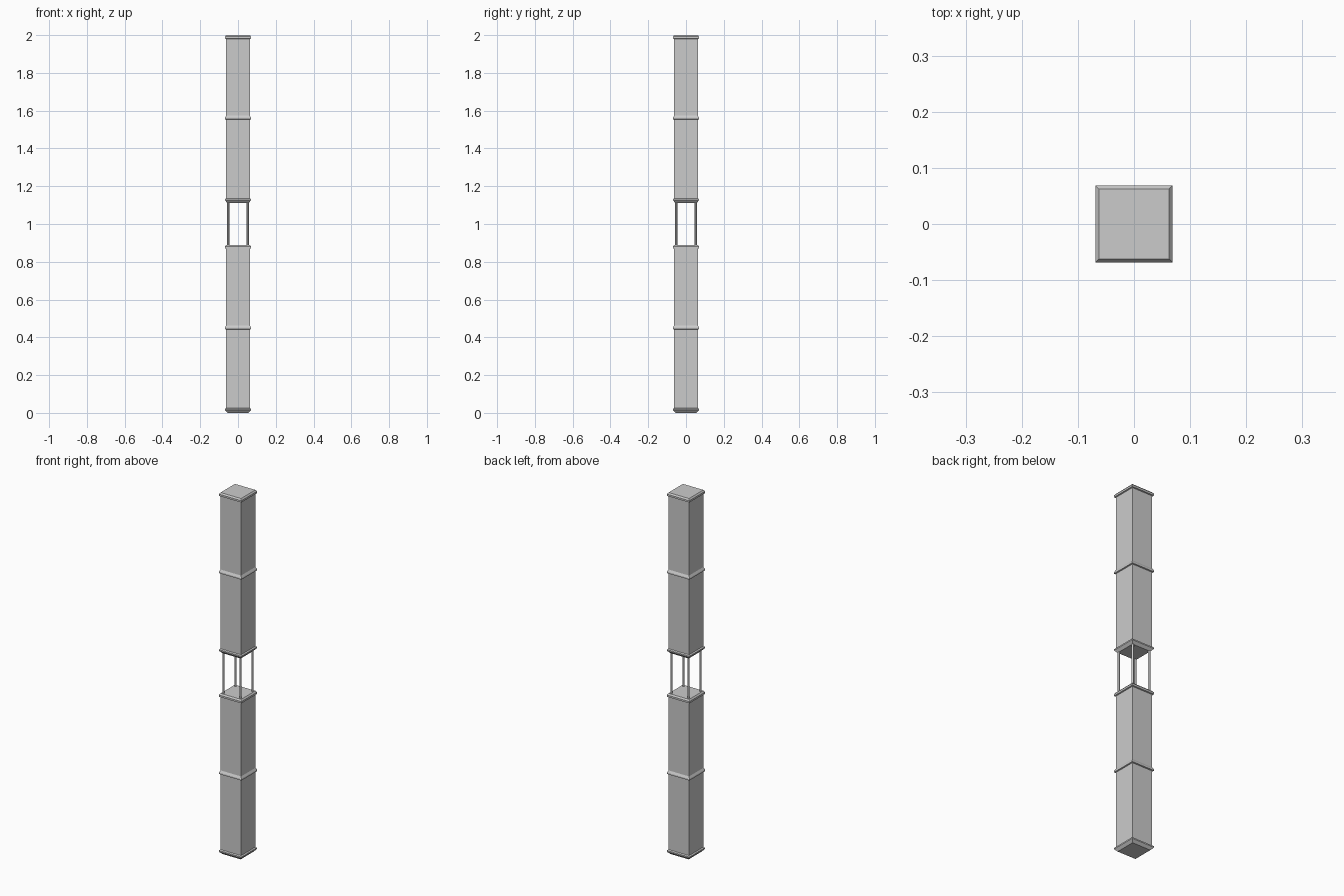
import bpy
import bmesh

if "Cube" in bpy.data.objects:
    bpy.data.objects.remove(bpy.data.objects["Cube"])

SHAFT, RIM, FOOT = 0.0625, 0.069, 0.056   # half widths
BLOCK = 0.889                             # height of each half of the post


def square_loft(name, z0, profile):
    """Stack square sections given as (half width, height), capped at both ends."""
    bm = bmesh.new()
    rings = [[bm.verts.new((sx * h, sy * h, z0 + z))
              for sx, sy in ((-1, -1), (1, -1), (1, 1), (-1, 1))] for h, z in profile]
    for a, b in zip(rings, rings[1:]):
        for i in range(4):
            j = (i + 1) % 4
            bm.faces.new((a[i], a[j], b[j], b[i]))
    bm.faces.new(rings[0][::-1])
    bm.faces.new(rings[-1])
    mesh = bpy.data.meshes.new(name)
    bm.to_mesh(mesh)
    bm.free()
    obj = bpy.data.objects.new(name, mesh)
    bpy.context.collection.objects.link(obj)
    return obj


# two identical post halves, each one continuous profile: foot, shaft, band, cap
profile = [
    (FOOT, 0), (RIM, 0.014), (RIM, 0.021), (SHAFT, 0.025),
    (SHAFT, 0.442), (RIM, 0.444), (RIM, 0.452), (SHAFT, 0.463),
    (SHAFT, BLOCK - 0.02), (RIM, BLOCK - 0.018), (RIM, BLOCK - 0.008), (SHAFT, BLOCK),
]
square_loft("lower_post", 0, profile)
square_loft("upper_post", 2 - BLOCK, profile)

# four thin rods bridging the gap
for sx in (-1, 1):
    for sy in (-1, 1):
        bpy.ops.mesh.primitive_cylinder_add(
            vertices=12, radius=0.006, depth=2 - 2 * BLOCK + 0.004,
            location=(sx * 0.052, sy * 0.052, 1))
        bpy.context.object.name = "corner_rod"
        bpy.ops.object.shade_smooth_by_angle()
